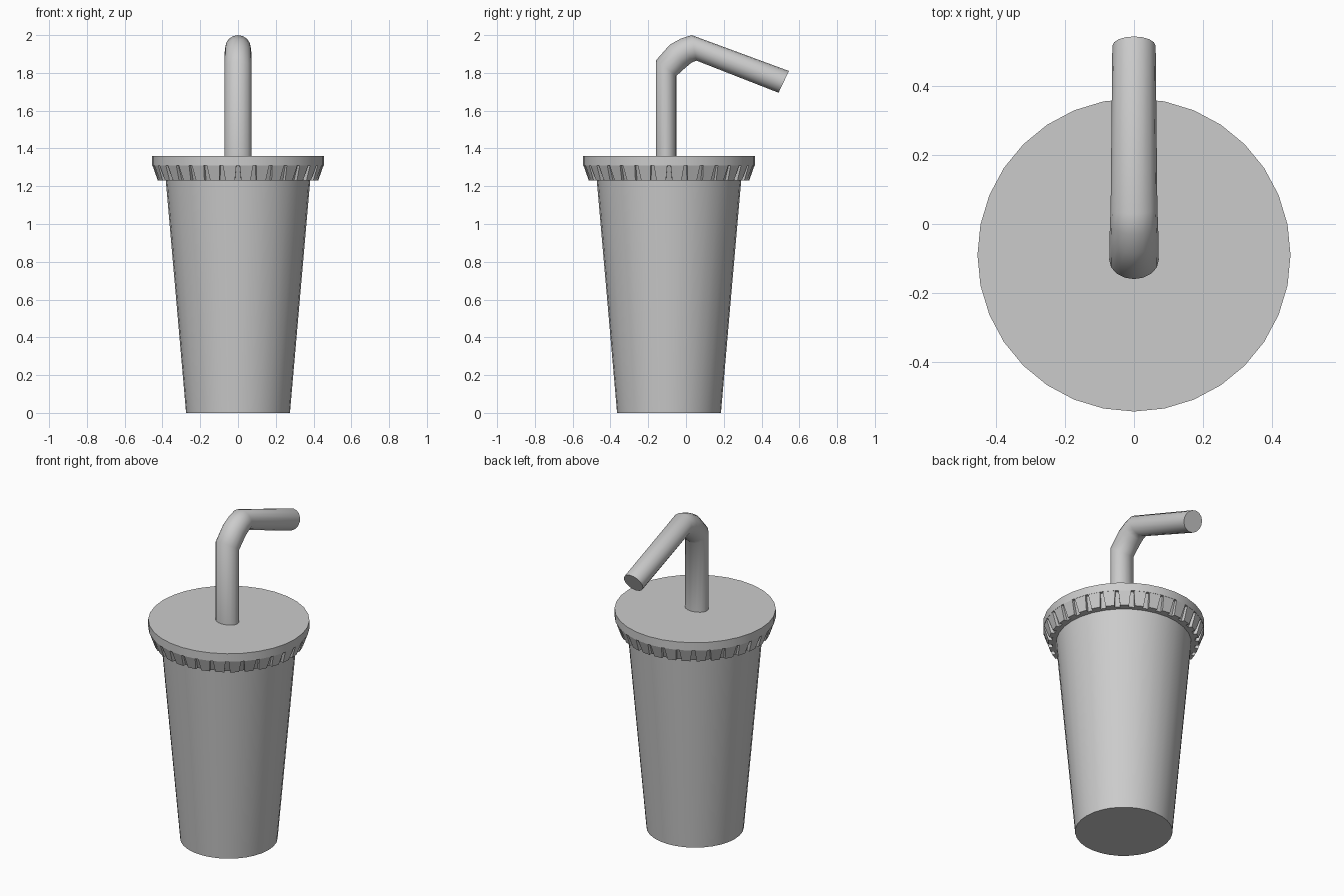
import bpy, bmesh, math

if "Cube" in bpy.data.objects:
    bpy.data.objects.remove(bpy.data.objects["Cube"])

CY = -0.09   # cup axis offset in y
N = 32


def finish(bm, name, smooth=None):
    bmesh.ops.recalc_face_normals(bm, faces=bm.faces)
    me = bpy.data.meshes.new(name)
    bm.to_mesh(me)
    bm.free()
    ob = bpy.data.objects.new(name, me)
    bpy.context.collection.objects.link(ob)
    if smooth:
        bpy.ops.object.select_all(action='DESELECT')
        ob.select_set(True)
        bpy.context.view_layer.objects.active = ob
        bpy.ops.object.shade_smooth_by_angle(angle=math.radians(smooth))
    return ob


def skin(bm, rings):
    """Bridge successive vertex rings and cap both ends."""
    for a, b in zip(rings, rings[1:]):
        n = len(a)
        for i in range(n):
            j = (i + 1) % n
            bm.faces.new((a[i], a[j], b[j], b[i]))
    bm.faces.new(rings[0])
    bm.faces.new(rings[-1])


def polar(r, a, z):
    return (r * math.cos(a), CY + r * math.sin(a), z)


def lathe(name, profile, smooth):
    bm = bmesh.new()
    rings = [[bm.verts.new(polar(r, math.tau * i / N, z)) for i in range(N)]
             for r, z in profile]
    skin(bm, rings)
    return finish(bm, name, smooth)


# tapered cup body
lathe("cup", [(0.275, 0), (0.384, 1.25)], 35)

# lid: flat disc with a sloped skirt underneath
lathe("lid", [(0.405, 1.23), (0.438, 1.31), (0.455, 1.31), (0.455, 1.36)], 35)

# raised tapering grips around the lid skirt
bm = bmesh.new()
step = math.tau / N
for i in range(N):
    mid = (i + 0.5) * step
    sides = []
    for s in (-1, 1):
        sides.append([bm.verts.new(polar(r, mid + s * h * step, z)) for r, h, z in
                      ((0.453, 0.40, 1.31), (0.425, 0.30, 1.23),
                       (0.395, 0.30, 1.23), (0.425, 0.40, 1.31))])
    skin(bm, sides)
finish(bm, "lid_grips")

# bent straw: outer (y, z), inner (y, z), half width in x
sections = [((-0.16, 1.33), (-0.05, 1.33), 0.072),
            ((-0.16, 1.865), (-0.05, 1.785), 0.072),
            ((-0.085, 1.95), (0.0, 1.83), 0.071),
            ((-0.03, 1.98), (0.03, 1.855), 0.070),
            ((0.03, 2.0), (0.055, 1.865), 0.068),
            ((0.545, 1.81), (0.49, 1.695), 0.063)]
bm = bmesh.new()
rings = []
for (oy, oz), (iy, iz), w in sections:
    ring = []
    for k in range(16):
        a = math.tau * k / 16
        c = math.cos(a) / 2
        ring.append(bm.verts.new((w * math.sin(a),
                                  (oy + iy) / 2 + (oy - iy) * c,
                                  (oz + iz) / 2 + (oz - iz) * c)))
    rings.append(ring)
skin(bm, rings)
finish(bm, "straw", 50)
